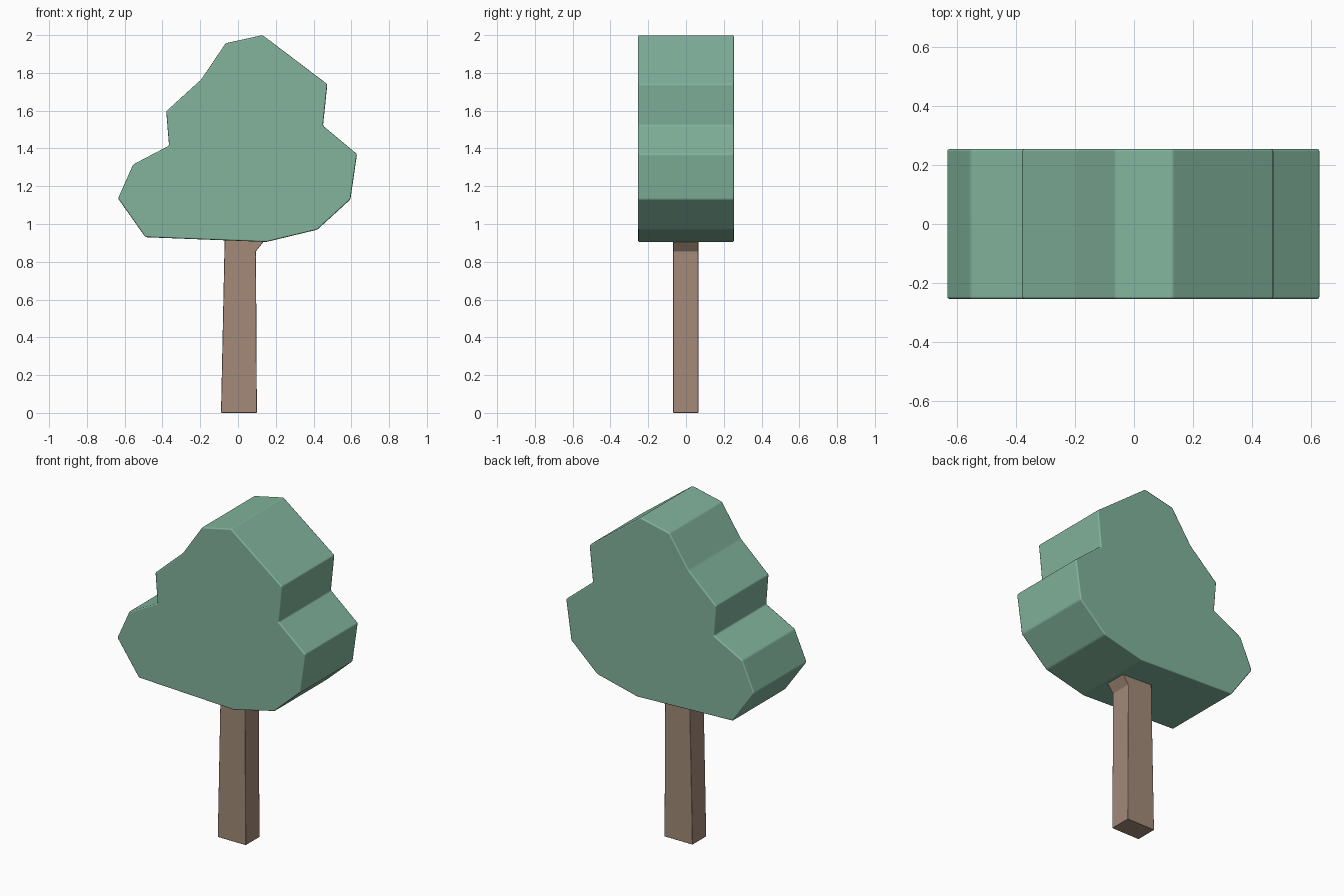
import bpy, bmesh, math

if "Cube" in bpy.data.objects:
    bpy.data.objects.remove(bpy.data.objects["Cube"])


def material(name, rgb):
    m = bpy.data.materials.new(name)
    m.diffuse_color = (*rgb, 1)
    m.use_nodes = True
    m.node_tree.nodes["Principled BSDF"].inputs["Base Color"].default_value = m.diffuse_color
    return m


def slab(name, profile, y0, y1, mat, bevel):
    """Extrude an x-z outline from y0 to y1 with softly bevelled edges."""
    bm = bmesh.new()
    face = bm.faces.new([bm.verts.new((x, y0, z)) for x, z in profile])
    out = bmesh.ops.extrude_face_region(bm, geom=[face])
    for v in out["geom"]:
        if isinstance(v, bmesh.types.BMVert):
            v.co.y = y1
    bmesh.ops.recalc_face_normals(bm, faces=bm.faces[:])
    me = bpy.data.meshes.new(name)
    bm.to_mesh(me)
    bm.free()
    ob = bpy.data.objects.new(name, me)
    bpy.context.collection.objects.link(ob)
    me.materials.append(mat)
    if bevel:
        mod = ob.modifiers.new("soft_edges", "BEVEL")
        mod.width = bevel
        mod.segments = 2
        mod.limit_method = "ANGLE"
        mod.angle_limit = math.radians(10)
        mod.harden_normals = True
        for p in me.polygons:
            p.use_smooth = True
    return ob


green = material("leaf green", (0.223, 0.456, 0.335))
brown = material("bark brown", (0.366, 0.254, 0.188))

# Leafy crown: one lumpy outline cut from a thick slab
crown = [(-0.49, 0.93), (0.15, 0.905), (0.42, 0.97), (0.595, 1.13),
         (0.63, 1.37), (0.45, 1.52), (0.473, 1.74), (0.13, 2.0),
         (-0.065, 1.957), (-0.195, 1.765), (-0.38, 1.597), (-0.365, 1.415),
         (-0.555, 1.315), (-0.635, 1.135)]
slab("crown", crown, -0.254, 0.254, green, 0.008)

# Trunk: tapered post with a branch flare on the right, sunk into the crown
trunk = [(-0.09, 0), (0.10, 0), (0.095, 0.855), (0.17, 0.95), (-0.07, 0.95)]
slab("trunk", trunk, -0.068, 0.066, brown, 0.004)
